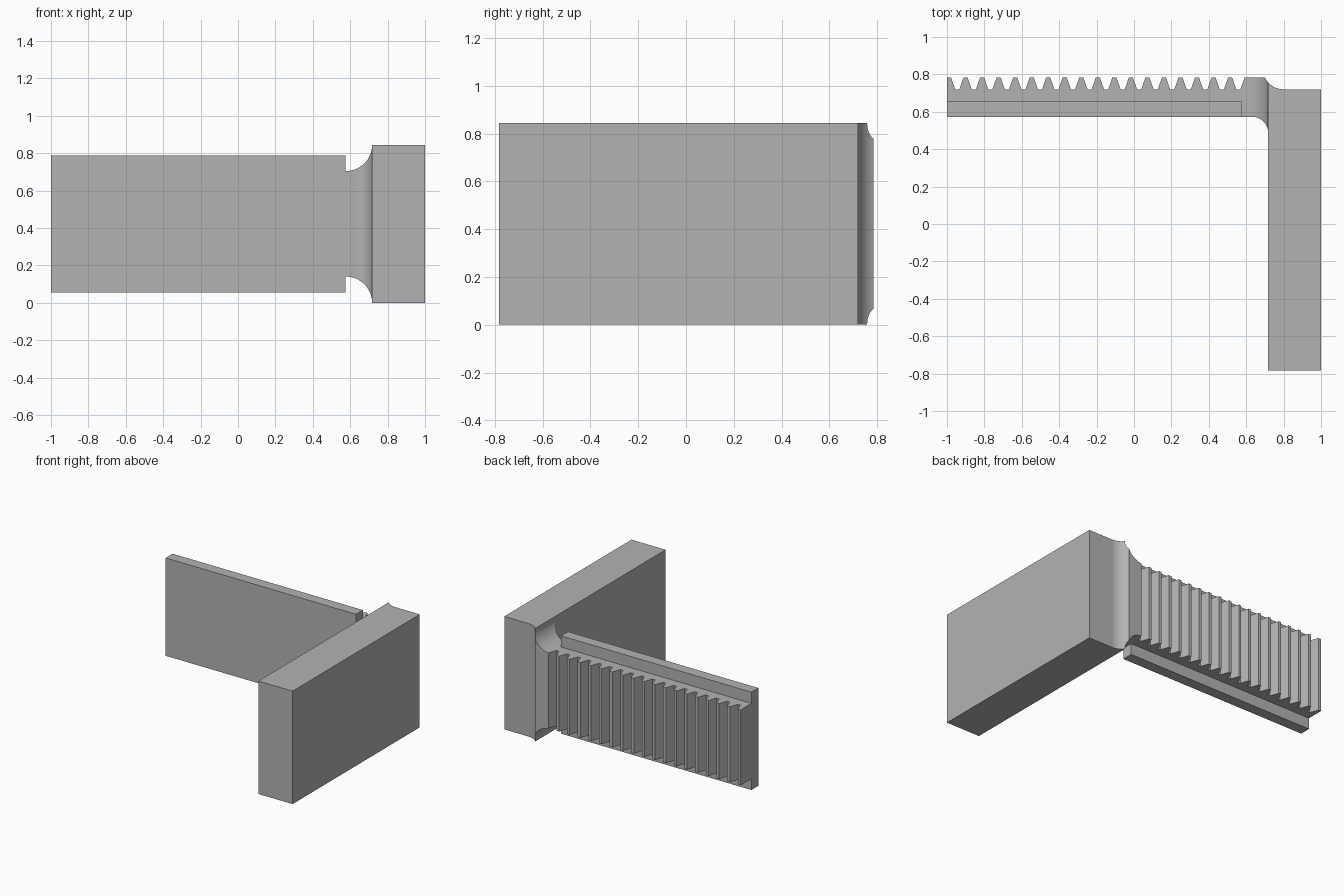
import bpy, bmesh
from math import cos, sin, radians
from mathutils import Vector

cube = bpy.data.objects.get("Cube")
if cube:
    bpy.data.objects.remove(cube, do_unlink=True)

grey = bpy.data.materials.new("plain grey")
grey.use_nodes = True
colour = (0.45, 0.45, 0.45, 1)
grey.diffuse_color = colour
grey.node_tree.nodes["Principled BSDF"].inputs["Base Color"].default_value = colour

# Main dimensions
HEIGHT, HALF_DEPTH = 0.845, 0.783
MID = HEIGHT / 2
JAW_X, FRONT_Y, ROOT_Y, TIP_Y = 0.717, 0.573, 0.72, HALF_DEPTH
RACK_HALF, RAIL_HALF = 0.282, 0.366


def arc(cx, cy, r, start, end, steps=16):
    angles = [radians(start + (end - start) * i / steps) for i in range(steps + 1)]
    return [(cx + r * cos(a), cy + r * sin(a)) for a in angles]


def prism(name, points, offset):
    """Extrude a closed outline of 3D points along offset."""
    bm = bmesh.new()
    face = bm.faces.new([bm.verts.new(p) for p in points])
    new = bmesh.ops.extrude_face_region(bm, geom=[face])["geom"]
    bmesh.ops.translate(bm, vec=Vector(offset),
                        verts=[v for v in new if isinstance(v, bmesh.types.BMVert)])
    bmesh.ops.recalc_face_normals(bm, faces=bm.faces)
    mesh = bpy.data.meshes.new(name)
    bm.to_mesh(mesh)
    bm.free()
    mesh.materials.append(grey)
    obj = bpy.data.objects.new(name, mesh)
    bpy.context.collection.objects.link(obj)
    return obj


def combine(target, tool, operation):
    """Apply a boolean and discard the helper."""
    bpy.context.view_layer.objects.active = target
    mod = target.modifiers.new("combine", "BOOLEAN")
    mod.object, mod.operation, mod.solver = tool, operation, "EXACT"
    bpy.ops.object.modifier_apply(modifier=mod.name)
    bpy.data.objects.remove(tool, do_unlink=True)


# Plan outline: teeth along the back, blended into the jaw
PITCH, TIP, ROOT = 0.0884, 0.011, 0.033
plan = [(-1, FRONT_Y), (-1, TIP_Y)]
for i in range(19):
    x = -0.989 + i * PITCH
    if i:
        plan += [(x - ROOT, ROOT_Y), (x - TIP, TIP_Y)]
    if i < 18:
        plan += [(x + TIP, TIP_Y), (x + ROOT, ROOT_Y)]
plan += arc(0.80, ROOT_Y + 0.11, 0.11, 205, 270)
plan += [(1, ROOT_Y), (1, -HALF_DEPTH), (JAW_X, -HALF_DEPTH)]
plan += arc(JAW_X - 0.085, FRONT_Y - 0.085, 0.085, 0, 90)
body = prism("rack_and_jaw", [(x, y, -0.1) for x, y in plan], (0, 0, HEIGHT + 0.2))

# Front silhouette: narrow rack flaring up to the full jaw height
flare = arc(JAW_X - MID + RACK_HALF, MID, MID - RACK_HALF, 270, 360)
upper = [(-1.1, RACK_HALF)] + flare + [(1.1, MID)]
side = [(x, MID + z) for x, z in upper] + [(x, MID - z) for x, z in reversed(upper)]
silhouette = prism("silhouette_helper", [(x, -1, z) for x, z in side], (0, 2, 0))
combine(body, silhouette, "INTERSECT")

# Wide guide rail along the front of the rack
ends = [(-1, FRONT_Y), (0.575, FRONT_Y), (0.575, 0.655), (-1, 0.655)]
rail = prism("guide_rail", [(x, y, MID - RAIL_HALF) for x, y in ends], (0, 0, 2 * RAIL_HALF))
combine(body, rail, "UNION")

# Smooth the blends and keep the edges sharp
bpy.ops.object.select_all(action="DESELECT")
body.select_set(True)
bpy.context.view_layer.objects.active = body
bpy.ops.object.shade_smooth_by_angle(angle=radians(25))
